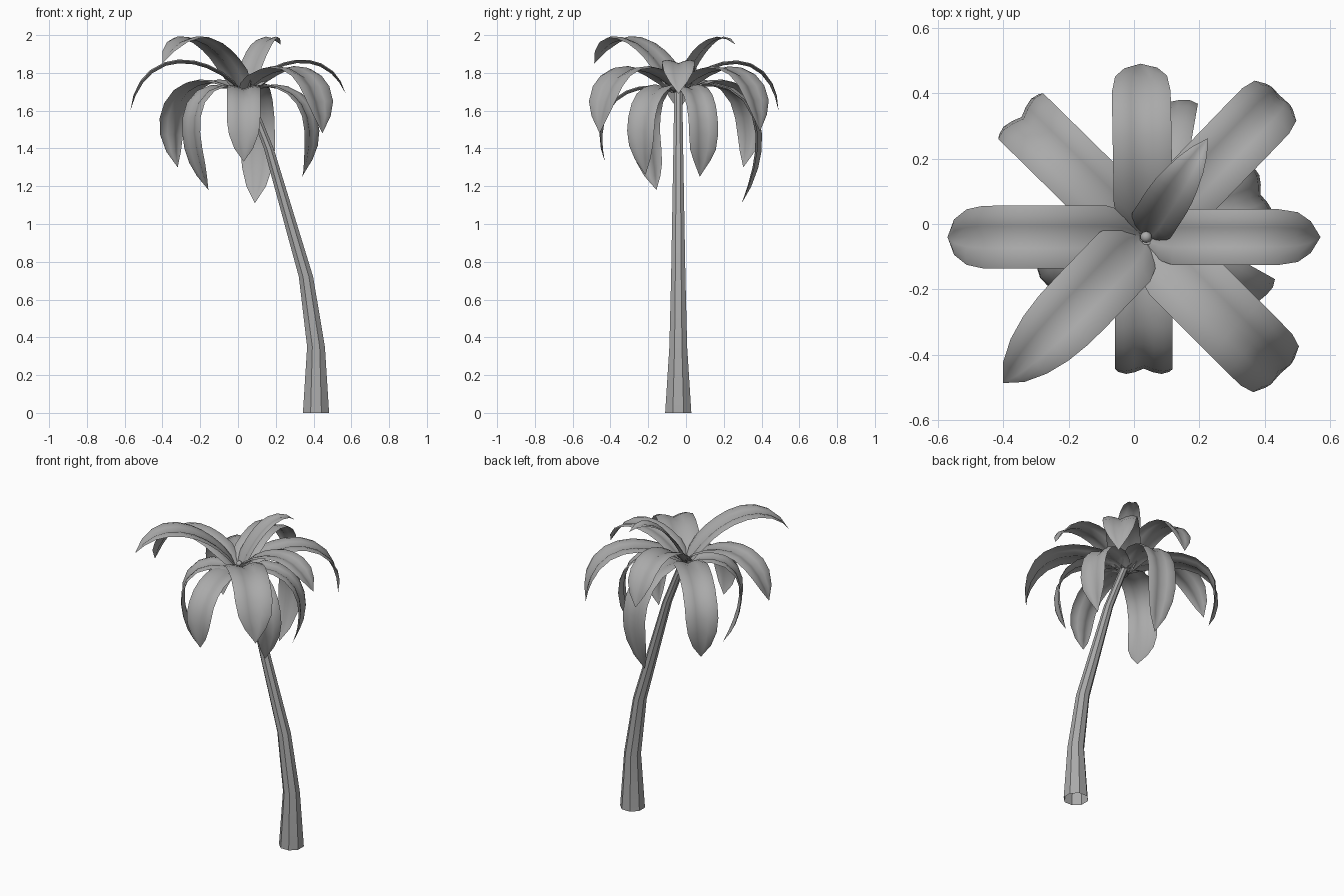
import bpy, bmesh, math
from mathutils import Vector

cube = bpy.data.objects.get("Cube")
if cube:
    bpy.data.objects.remove(cube)

grey = bpy.data.materials.new("plain_grey")
grey.use_nodes = True
color = (0.4, 0.4, 0.4, 1)
grey.diffuse_color = color
grey.node_tree.nodes["Principled BSDF"].inputs["Base Color"].default_value = color

CROWN = Vector((0.03, -0.04, 0))
ROOT = (0.01, 1.69)
# Cross-section of a frond: two rounded lobes either side of a grooved spine
LOBES = ((-1, 0.13), (-0.7, 0.21), (-0.35, 0.14), (0, 0), (0.35, 0.14), (0.7, 0.21), (1, 0.13))


def finish(bm, name, angle):
    bmesh.ops.recalc_face_normals(bm, faces=bm.faces[:])
    mesh = bpy.data.meshes.new(name)
    bm.to_mesh(mesh)
    bm.free()
    mesh.materials.append(grey)
    obj = bpy.data.objects.new(name, mesh)
    bpy.context.collection.objects.link(obj)
    bpy.ops.object.select_all(action="DESELECT")
    obj.select_set(True)
    bpy.context.view_layer.objects.active = obj
    bpy.ops.object.shade_smooth_by_angle(angle=math.radians(angle))


def bridge(bm, a, b):
    for i in range(len(a) - 1):
        bm.faces.new((a[i], a[i + 1], b[i + 1], b[i]))


# Leaning eight-sided trunk, open at the foot
def trunk():
    bm = bmesh.new()
    rings = []
    for x, z, r in ((0.413, 0, 0.075), (0.413, 0.35, 0.051), (0.36, 0.72, 0.041),
                    (0.163, 1.4, 0.028), (0.04, 1.71, 0.023)):
        ring = [bm.verts.new((x + r * math.cos(a), -0.041 + r * math.sin(a), z))
                for a in (math.pi * (i + 0.5) / 4 for i in range(8))]
        rings.append(ring + ring[:1])
    for a, b in zip(rings, rings[1:]):
        bridge(bm, a, b)
    bm.faces.new(rings[-1][:-1])
    finish(bm, "trunk", 20)


def half_width(f, taper):
    if f < 0.2:
        return 0.4 + 0.6 * math.sin(f * 2.5 * math.pi)
    if f < taper:
        return 1
    return 1 - ((f - taper) / (1 - taper)) ** 2.3


# Arching frond: a grooved sheet swept along a curved spine
def frond(name, azimuth, width, c1, c2, tip, taper=0.67, steps=10, fine=80):
    a = math.radians(azimuth)
    out = Vector((math.cos(a), math.sin(a), 0))
    side = Vector((-math.sin(a), math.cos(a), 0))
    p = [CROWN + out * r + Vector((0, 0, z)) for r, z in (ROOT, c1, c2, tip)]
    spine, length = [], [0]
    for i in range(fine + 1):
        t = i / fine
        s = 1 - t
        spine.append(p[0] * s**3 + p[1] * 3 * s * s * t + p[2] * 3 * s * t * t + p[3] * t**3)
        if i:
            length.append(length[-1] + (spine[i] - spine[i - 1]).length)
    bm = bmesh.new()
    rows = []
    for step in range(steps):
        f = step / steps
        i = next(k for k in range(fine) if length[k + 1] > f * length[-1])
        up = (spine[i + 1] - spine[i]).cross(side).normalized()
        w = width * half_width(f, taper)
        rows.append([bm.verts.new(spine[i] + side * k * w + up * h * w) for k, h in LOBES])
    end = bm.verts.new(spine[-1])
    for lower, upper in zip(rows, rows[1:]):
        bridge(bm, lower, upper)
    for v, w in zip(rows[-1], rows[-1][1:]):
        bm.faces.new((v, w, end))
    finish(bm, name, 70)


trunk()

# Upper fronds spread wide
frond("frond_east", 0, 0.086, (0.14, 1.86), (0.42, 1.95), (0.54, 1.69))
frond("frond_west", 180, 0.096, (0.14, 1.86), (0.50, 1.98), (0.60, 1.60))
frond("frond_north", 91, 0.09, (0.14, 1.86), (0.46, 1.97), (0.53, 1.60))
frond("frond_north_east", 46, 0.1, (0.20, 1.85), (0.58, 1.92), (0.60, 1.49))
frond("frond_south_east", -45, 0.112, (0.20, 1.85), (0.57, 1.92), (0.59, 1.48))
frond("frond_south_west", 226, 0.108, (0.16, 1.95), (0.46, 2.09), (0.62, 1.85), taper=0.52)
frond("frond_north_west", 135.5, 0.098, (0.20, 1.80), (0.65, 1.78), (0.49, 1.30))
frond("frond_young", 57, 0.07, (0.08, 1.88), (0.24, 2.06), (0.36, 1.95), taper=0.45)

# Lower fronds droop toward the trunk
frond("low_frond_south", -90, 0.088, (0.15, 1.75), (0.47, 1.73), (0.39, 1.33))
frond("low_frond_north", 80, 0.092, (0.15, 1.79), (0.60, 1.74), (0.34, 1.11))
frond("low_frond_east_north", 20, 0.082, (0.15, 1.77), (0.51, 1.73), (0.33, 1.25))
frond("low_frond_east_south", -29, 0.082, (0.15, 1.77), (0.53, 1.73), (0.36, 1.26))
frond("low_frond_west_south", 212, 0.09, (0.15, 1.77), (0.48, 1.72), (0.22, 1.18))

# Small bud in the heart of the crown
bm = bmesh.new()
bmesh.ops.create_icosphere(bm, subdivisions=2, radius=0.018)
bmesh.ops.translate(bm, verts=bm.verts[:], vec=CROWN + Vector((0.007, 0, 1.73)))
finish(bm, "crown_bud", 60)
